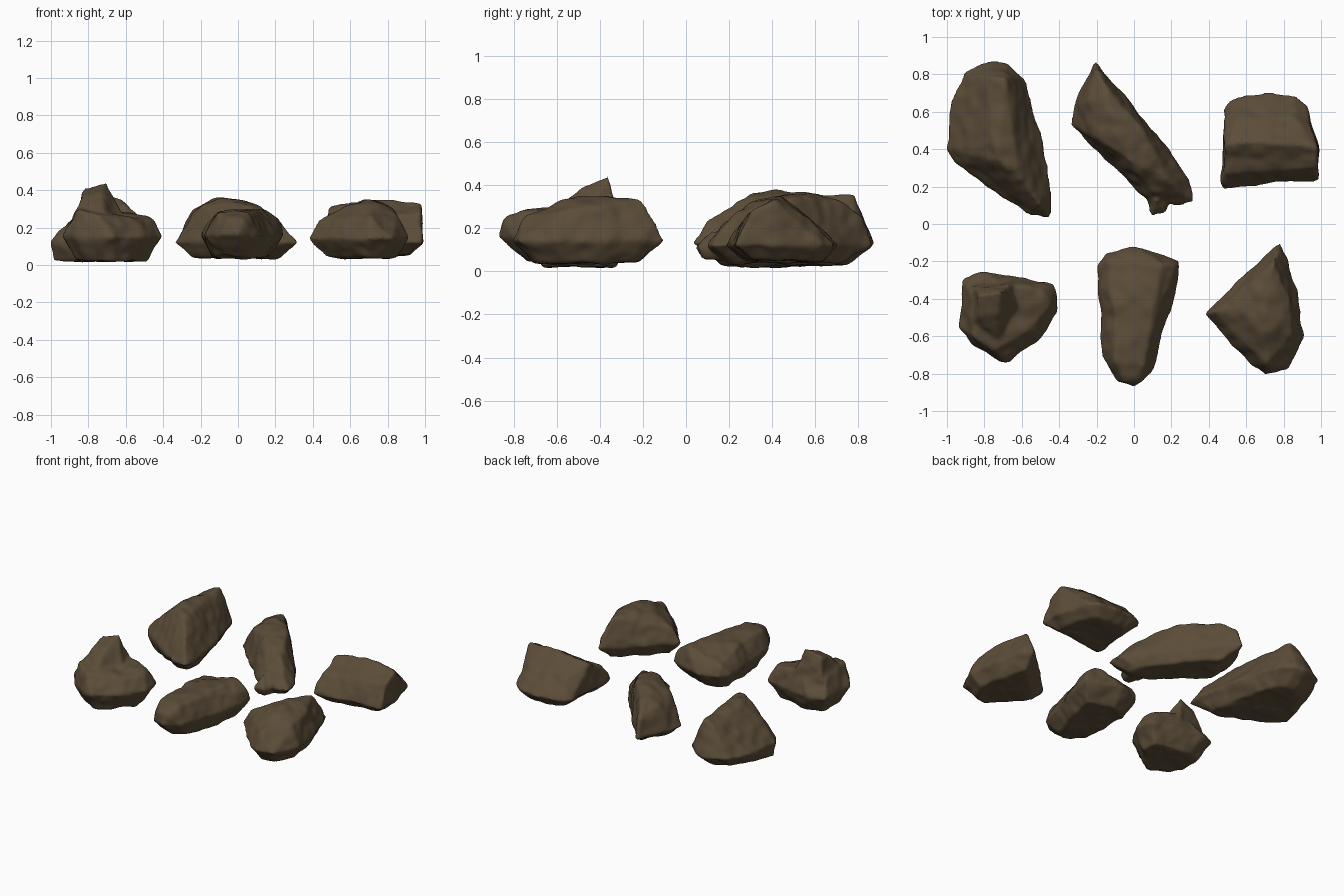
import bpy, bmesh
from mathutils import Vector, noise

if "Cube" in bpy.data.objects:
    bpy.data.objects.remove(bpy.data.objects["Cube"])

stone = bpy.data.materials.new("brown_stone")
stone.use_nodes = True
stone.diffuse_color = (0.105, 0.073, 0.04, 1)
stone.node_tree.nodes["Principled BSDF"].inputs["Base Color"].default_value = stone.diffuse_color
stone.node_tree.nodes["Principled BSDF"].inputs["Roughness"].default_value = 0.9


def add_chunk(bm, rim, rim_z, base_z, crest):
    """Convex lump: widest outline, shrunken underside and crest points (hundredths)."""
    middle = sum((Vector(p) for p in rim), Vector((0, 0))) / len(rim)
    points = [(x, y, rim_z) for x, y in rim] + list(crest)
    for p in rim:
        under = middle.lerp(Vector(p), 0.7)
        points.append((under.x, under.y, base_z))
    verts = [bm.verts.new(Vector(p) / 100) for p in points]
    hull = bmesh.ops.convex_hull(bm, input=verts)
    spare = set(hull["geom_interior"] + hull["geom_unused"])
    bmesh.ops.delete(bm, geom=[g for g in spare if isinstance(g, bmesh.types.BMVert)], context="VERTS")


def add_rock(name, chunks, seed):
    """Fuse the lumps, soften their edges and weather the surface."""
    bm = bmesh.new()
    for chunk in chunks:
        add_chunk(bm, *chunk)
    mesh = bpy.data.meshes.new(name)
    bm.to_mesh(mesh)
    bm.free()
    rock = bpy.data.objects.new(name, mesh)
    bpy.context.collection.objects.link(rock)
    remesh = rock.modifiers.new("fuse", "REMESH")
    remesh.mode = "VOXEL"
    remesh.voxel_size = 0.012
    soften = rock.modifiers.new("soften", "SMOOTH")
    soften.factor = 0.5
    soften.iterations = 6
    graph = bpy.context.evaluated_depsgraph_get()
    worn = bpy.data.meshes.new_from_object(rock.evaluated_get(graph))
    rock.modifiers.clear()
    rock.data = worn
    bpy.data.meshes.remove(mesh)
    worn.name = name
    shift = Vector((seed, seed, seed))
    moves = []
    for v in worn.vertices:
        p = v.co + shift
        dent = noise.noise(p * 6) * 0.012 + noise.noise(p * 15) * 0.008
        moves.append(v.normal * dent)
    for v, move in zip(worn.vertices, moves):
        v.co += move
        v.co.z = max(v.co.z, 0)
    worn.materials.clear()
    worn.materials.append(stone)
    worn.polygons.foreach_set("use_smooth", [True] * len(worn.polygons))


# Long ridged rock with a low toe, back left
add_rock("back_left_rock", [
    ([(-91, 82), (-77, 87), (-68, 86), (-58, 78), (-49, 45), (-43, 10), (-45, 3),
      (-55, 4), (-74, 17), (-93, 31), (-100, 40), (-98, 65)], 13, 3,
     [(-78, 78, 32), (-69, 78, 35), (-77, 55, 35), (-73, 34, 38), (-62, 28, 35),
      (-50, 10, 24), (-99, 40, 2), (-92, 34, 2)])], 1)

# Slanting bar with a broad flat top and a tapering foot, back middle
add_rock("back_middle_rock", [
    ([(-34, 53), (-33, 63), (-21, 87), (-17, 83), (0, 64), (12, 48), (31, 23), (32, 12),
      (24, 10), (7, 13), (-10, 32)], 12, 4,
     [(-24, 66, 29), (-20, 82, 25), (-15, 74, 32), (-12, 60, 37), (-20, 46, 31),
      (2, 54, 34), (-3, 34, 34), (10, 41, 33), (18, 24, 28), (10, 17, 22), (25, 16, 20)]),
    ([(5, 18), (9, 4), (17, 6), (22, 25)], 11, 6, [(12, 12, 20)])], 2)

# Roof shaped block, back right
add_rock("back_right_rock", [
    ([(47, 19), (75, 21), (99, 23), (99, 40), (92, 64), (86, 68), (72, 70),
      (55, 68), (48, 62)], 12, 5,
     [(49, 42, 31), (49, 27, 24), (60, 44, 34), (84, 43, 34), (98, 40, 33),
      (98, 30, 28), (86, 58, 25), (56, 58, 25)])], 3)

# Broad body with a steep peak, front left
add_rock("front_left_rock", [
    ([(-92, -29), (-80, -25), (-60, -28), (-42, -32), (-40, -48), (-51, -63), (-66, -74),
      (-72, -74), (-86, -65), (-94, -55)], 15, 2,
     [(-88, -36, 27), (-70, -32, 30), (-50, -35, 26), (-45, -44, 24), (-57, -57, 25),
      (-75, -68, 27), (-86, -60, 30)]),
    ([(-87, -32), (-65, -30), (-61, -46), (-72, -64), (-88, -54)], 25, 8,
     [(-82, -38, 41), (-70, -36, 45), (-73, -46, 40), (-83, -50, 36)])], 4)

# Long low slab, front middle
add_rock("front_middle_rock", [
    ([(-20, -22), (-15, -15), (-1, -11), (10, -15), (25, -19), (21, -42), (13, -65),
      (9, -80), (0, -87), (-10, -84), (-17, -72), (-19, -40)], 16, 4,
     [(-14, -20, 23), (15, -21, 30), (22, -22, 25), (-11, -45, 28), (10, -45, 30),
      (-10, -74, 28), (5, -75, 28), (-5, -85, 24), (2, -85, 23)])], 5)

# Three cornered rock, front right
add_rock("front_right_rock", [
    ([(37, -48), (55, -31), (72, -17), (78, -10), (82, -18), (88, -40), (91, -60),
      (83, -78), (70, -81), (62, -75), (48, -60)], 14, 4,
     [(43, -47, 24), (75, -20, 34), (67, -36, 35), (54, -46, 30), (70, -52, 35),
      (83, -40, 30), (85, -59, 28), (71, -75, 26)])], 6)
